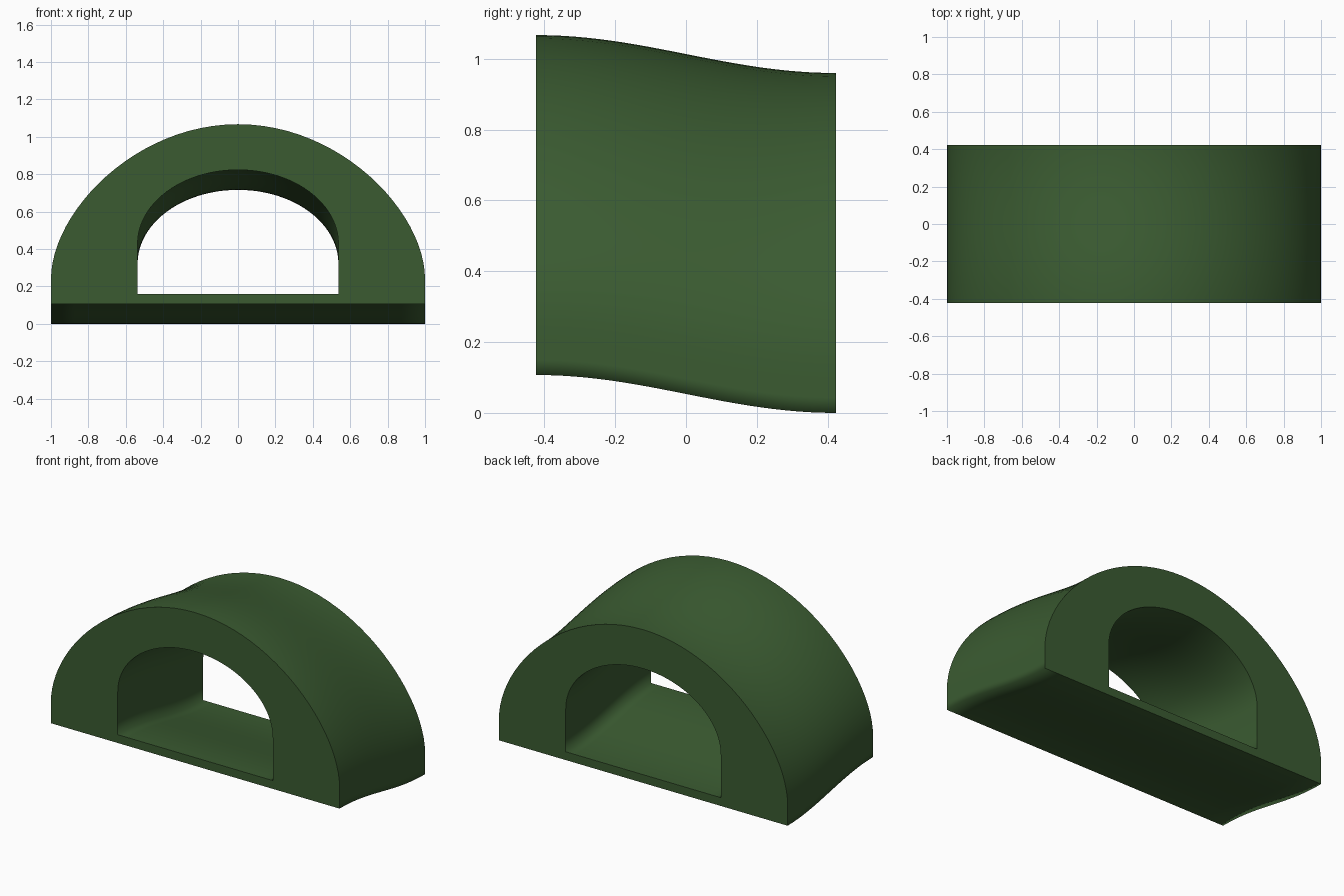
import bpy
import bmesh
import math
from mathutils import Vector
from mathutils.geometry import interpolate_bezier

if "Cube" in bpy.data.objects:
    bpy.data.objects.remove(bpy.data.objects["Cube"], do_unlink=True)

HALF_DEPTH = 0.423
WAVE = 0.107
STEPS = 24
ARC = 24


def lerp(a, b, t):
    return a + (b - a) * t


def arch(half_width, floor, spring, top, shoulder):
    """Closed arch outline: floor, straight legs and a curved crown.

    The shoulder is the height of the curve's lower handle above the spring."""
    right = [(half_width, lerp(floor, spring, i / 3)) for i in range(3)]
    curve = interpolate_bezier(
        Vector((half_width, spring)), Vector((half_width, spring + shoulder)),
        Vector((half_width * 0.55, top)), Vector((0, top)), ARC + 1)
    right += [(p.x, p.y) for p in curve]
    left = [(-x, z) for x, z in reversed(right[1:-1])]
    base = [(lerp(-half_width, half_width, i / 16), floor) for i in range(16)]
    return base + right + left


def lift(y):
    """Gentle S-shaped drop from front to back."""
    return WAVE / 2 * (1 - math.sin(math.pi / 2 * y / HALF_DEPTH))


def sweep(bm, outline):
    rings = []
    for s in range(STEPS + 1):
        y = lerp(-HALF_DEPTH, HALF_DEPTH, s / STEPS)
        rings.append([bm.verts.new((x, y, z + lift(y))) for x, z in outline])
    for a, b in zip(rings, rings[1:]):
        bridge(bm, a, b, True)
    return rings


def bridge(bm, a, b, smooth):
    n = len(a)
    for i in range(n):
        j = (i + 1) % n
        bm.faces.new((a[i], a[j], b[j], b[i])).smooth = smooth


# Outer shell and tunnel, joined by flat end faces
bm = bmesh.new()
shell = sweep(bm, arch(1.0, 0.0, 0.13, 0.96, 0.36))
tunnel = sweep(bm, arch(0.537, 0.052, 0.32, 0.716, 0.22))
for end in (0, -1):
    bridge(bm, shell[end], tunnel[end], False)
bmesh.ops.recalc_face_normals(bm, faces=bm.faces)

# Crisp rims around the end faces; the swept surfaces stay soft
for e in bm.edges:
    if len({f.smooth for f in e.link_faces}) == 2:
        e.smooth = False

mesh = bpy.data.meshes.new("arched_tunnel")
bm.to_mesh(mesh)
bm.free()

# Single dark green finish
green = bpy.data.materials.new("dark_green")
green.use_nodes = True
color = (0.043, 0.105, 0.031, 1.0)
green.diffuse_color = color
green.node_tree.nodes["Principled BSDF"].inputs["Base Color"].default_value = color
mesh.materials.append(green)

body = bpy.data.objects.new("arched_tunnel", mesh)
bpy.context.collection.objects.link(body)
